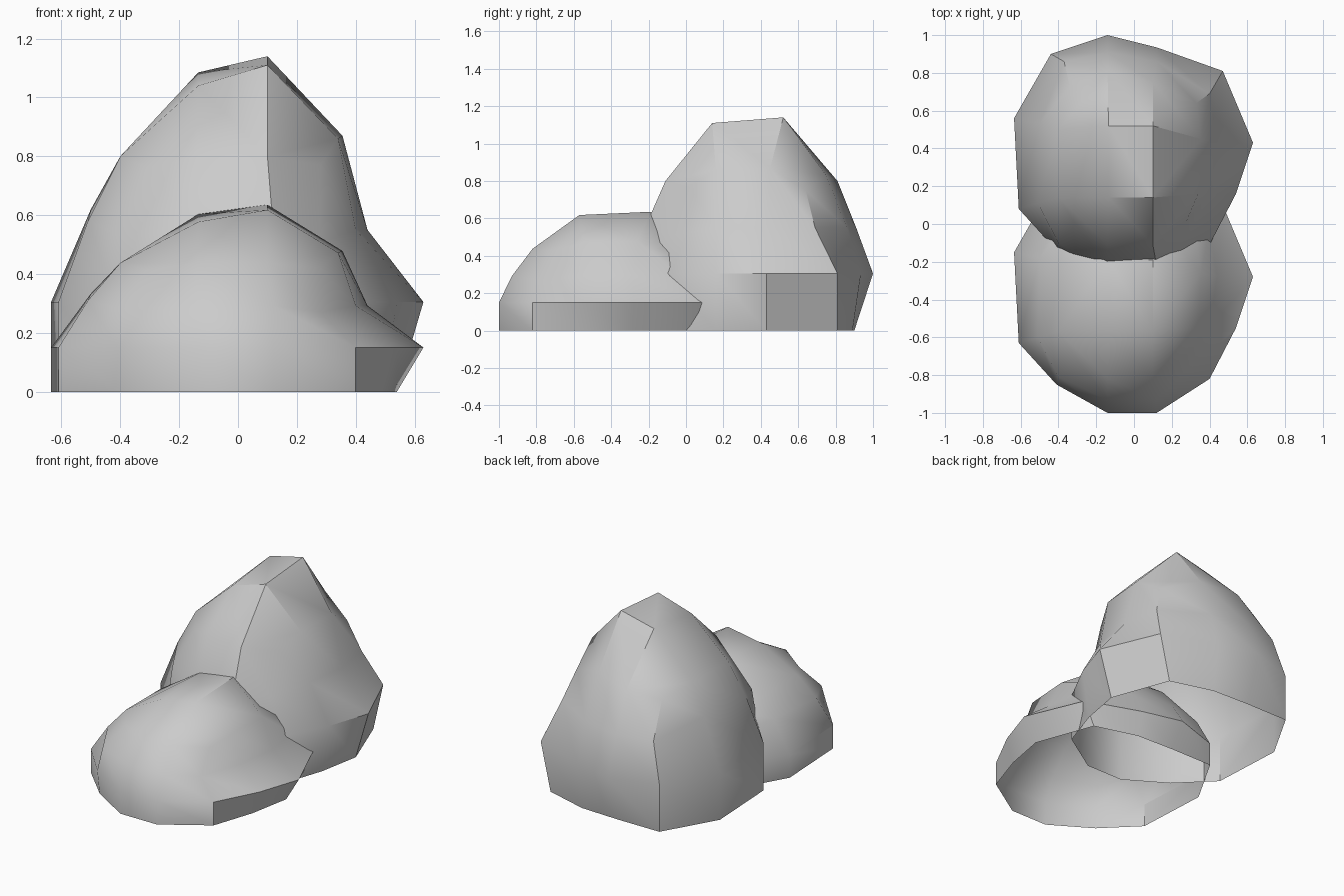
import bpy, bmesh

if "Cube" in bpy.data.objects:
    bpy.data.objects.remove(bpy.data.objects["Cube"])

# Boulder outline rings, 12 points each, running from back-left clockwise seen from above
BASE = [(-.44, .9), (-.14, .9), (.12, .89), (.4, .81), (.54, .43), (.49, .16),
        (.4, -.11), (.12, -.29), (-.14, -.29), (-.4, -.13), (-.61, .08), (-.635, .56)]
BELLY = [(-.44, .9), (-.14, 1.0), (.12, .935), (.47, .81), (.63, .43), (.54, .16),
         (.4, -.11), (.12, -.29), (-.14, -.29), (-.41, -.14), (-.61, .08), (-.635, .56)]
SHOULDER = [(-.37, .86, .55), (-.14, .91, .55), (.12, .86, .55), (.4, .69, .55),
            (.44, .43, .55), (.4, .16, .55), (.28, -.07, .51), (.12, -.22, .55),
            (-.14, -.22, .55), (-.4, -.1, .53), (-.51, .11, .58), (-.5, .53, .62)]
CROWN = [(-.34, .73, .76), (-.14, .81, .8), (.1, .75, .83), (.33, .64, .75),
         (.355, .45, .87), (.34, .16, .86), (.28, .02, .77), (.1, -.11, .8),
         (-.14, -.11, .8), (-.31, 0, .76), (-.4, .14, .8), (-.4, .5, .8)]
CAP = [(-.135, .52, 1.085), (.1, .52, 1.14), (.1, .14, 1.11), (-.135, .14, 1.04)]


def boulder(name, shift_y, scale_z, sink):
    bm = bmesh.new()

    def add(p):
        return bm.verts.new((p[0], p[1] + shift_y, max(0, p[2] * scale_z - sink)))

    rings = [[add((x, y, 0)) for x, y in BASE],
             [add((x, y, .305)) for x, y in BELLY],
             [add(p) for p in SHOULDER],
             [add(p) for p in CROWN]]
    # side wall, open underneath
    for lo, hi in zip(rings, rings[1:]):
        for i in range(12):
            j = (i + 1) % 12
            bm.faces.new((lo[i], lo[j], hi[j], hi[i]))
    # top closed as a 3 x 3 grid around the four cap points
    r, cap = rings[3], [add(p) for p in CAP]
    for k in range(4):
        c = cap[k]
        bm.faces.new((r[3 * k - 1], r[3 * k], r[3 * k + 1], c))
        bm.faces.new((r[3 * k + 1], r[3 * k + 2], cap[(k + 1) % 4], c))
    bm.faces.new(cap)
    bmesh.ops.recalc_face_normals(bm, faces=bm.faces)
    # make sure the shell faces outwards
    bm.normal_update()
    if max(bm.faces, key=lambda f: f.calc_center_median().z).normal.z < 0:
        bmesh.ops.reverse_faces(bm, faces=bm.faces)
    mesh = bpy.data.meshes.new(name)
    bm.to_mesh(mesh)
    bm.free()
    ob = bpy.data.objects.new(name, mesh)
    bpy.context.collection.objects.link(ob)
    bpy.ops.object.select_all(action='DESELECT')
    ob.select_set(True)
    bpy.context.view_layer.objects.active = ob
    bpy.ops.object.shade_smooth_by_angle(angle=.6)


# Tall boulder behind, squashed copy in front
boulder("tall_rock", 0, 1, 0)
boulder("low_rock", -.71, .581, .027)
